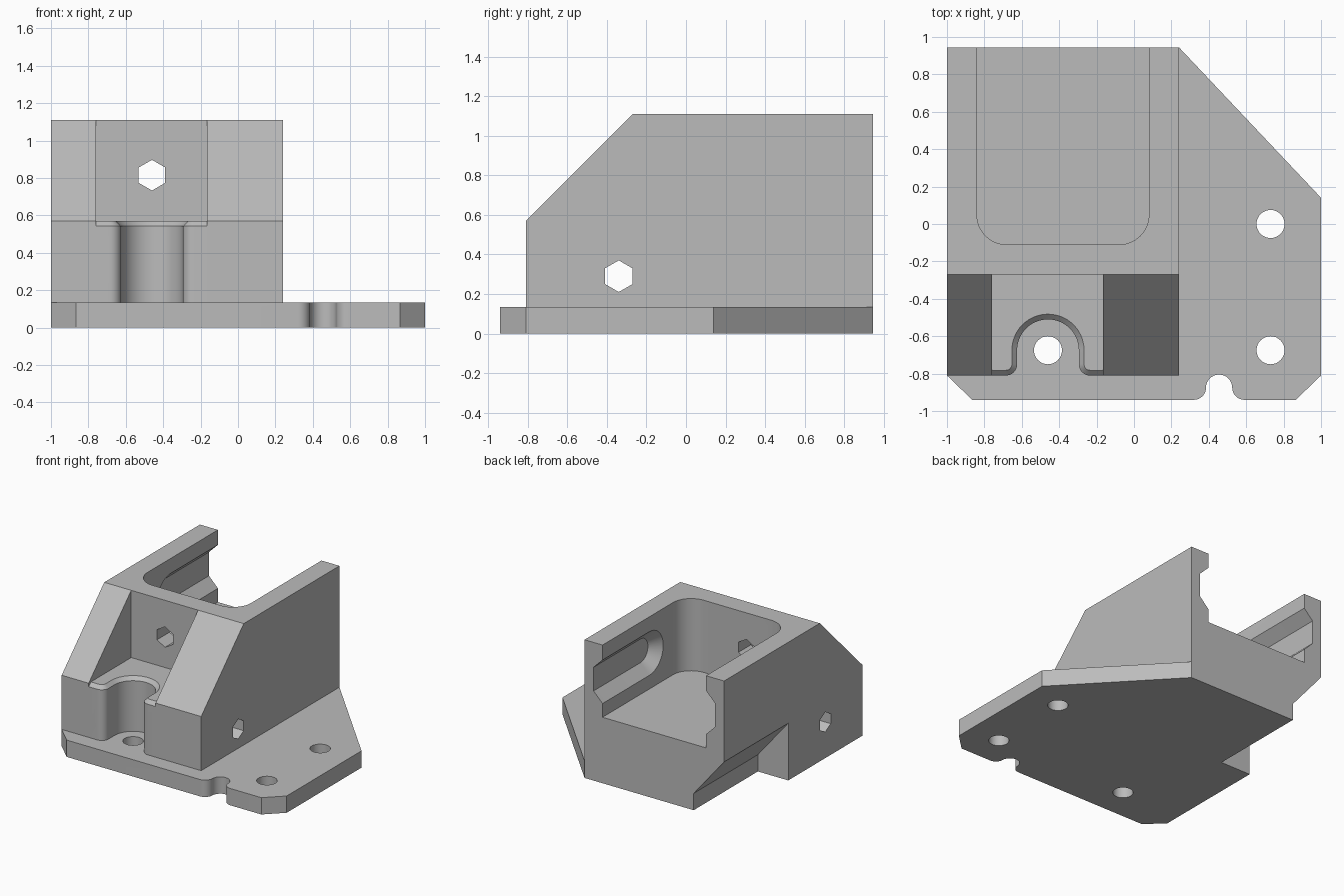
import bpy, bmesh
from math import sin, cos, pi, radians

cube = bpy.data.objects.get("Cube")
if cube:
    bpy.data.objects.remove(cube, do_unlink=True)

grey = bpy.data.materials.new("Plain grey")
grey.use_nodes = True
grey.diffuse_color = (0.5, 0.5, 0.5, 1)
grey.node_tree.nodes["Principled BSDF"].inputs["Base Color"].default_value = (0.5, 0.5, 0.5, 1)


def loft(name, loops):
    """Solid skinned through loops of equal length, capped at both ends."""
    bm = bmesh.new()
    rings = [[bm.verts.new(p) for p in loop] for loop in loops]
    bm.faces.new(rings[0])
    bm.faces.new(rings[-1])
    for a, b in zip(rings, rings[1:]):
        for i in range(len(a)):
            j = (i + 1) % len(a)
            bm.faces.new((a[i], a[j], b[j], b[i]))
    bmesh.ops.recalc_face_normals(bm, faces=bm.faces)
    mesh = bpy.data.meshes.new(name)
    bm.to_mesh(mesh)
    bm.free()
    mesh.materials.append(grey)
    ob = bpy.data.objects.new(name, mesh)
    bpy.context.collection.objects.link(ob)
    return ob


def place(pts, axis, t):
    """Put a 2D profile at distance t along an axis."""
    if axis == "x":
        return [(t, a, b) for a, b in pts]
    if axis == "y":
        return [(a, t, b) for a, b in pts]
    return [(a, b, t) for a, b in pts]


def prism(name, pts, axis, lo, hi):
    return loft(name, [place(pts, axis, lo), place(pts, axis, hi)])


def arc(cx, cy, r, start, end, n=16):
    angles = [radians(start + (end - start) * i / n) for i in range(n + 1)]
    return [(cx + r * cos(a), cy + r * sin(a)) for a in angles]


def circle(cx, cy, r, n, start=0):
    return arc(cx, cy, r, start, start + 360, n)[:-1]


def combine(target, tool, operation="DIFFERENCE"):
    """Apply a boolean and discard the helper."""
    tool.hide_render = True
    mod = target.modifiers.new("Boolean", "BOOLEAN")
    mod.operation = operation
    mod.solver = "EXACT"
    mod.object = tool
    bpy.context.view_layer.objects.active = target
    bpy.ops.object.modifier_apply(modifier=mod.name)
    bpy.data.objects.remove(tool, do_unlink=True)


PLATE = 0.135    # plate thickness
TOP = 1.11       # block height
FRONT = -0.81    # block front
BACK = 0.945
SHELF = 0.57     # front recess floor
MID = -0.46      # centre of front channel
HOLE_Y = -0.675

# Base plate with chamfered corners and rounded front notch
notch = (arc(0.455, -0.875, 0.07, 180, 0)
         + arc(0.455 + 0.135, -0.875, 0.065, 180, 270, 8))
notch = arc(0.455 - 0.135, -0.875, 0.065, 270, 360, 8) + notch
body = prism("mounting_bracket",
             [(-1, FRONT), (-0.865, -0.94)] + notch
             + [(0.865, -0.94), (1, FRONT), (1, 0.14), (0.24, BACK), (-1, BACK)],
             "z", 0, PLATE)

# Block with sloped front top edge
block = prism("block", [(FRONT, 0), (BACK, 0), (BACK, TOP), (-0.27, TOP), (FRONT, SHELF)],
              "x", -1, 0.24)
combine(body, block, "UNION")

# Front recess above the shelf
combine(body, prism("recess", [(-1.1, SHELF), (-0.27, SHELF), (-0.27, 1.3), (-1.1, 1.3)],
                    "x", -0.76, -0.165))


# Front screw channel with flared mouth, and its chamfered rim
def channel(d):
    r, f = 0.165, 0.06
    right = arc(MID + r + f, FRONT + f, f - d, 270, 180, 8)
    left = arc(MID - r - f, FRONT + f, f - d, 360, 270, 8)
    edge = FRONT + d
    return ([(-0.165, -1), (-0.165, edge)] + right
            + arc(MID, HOLE_Y, r + d, 0, 180, 28) + left
            + [(-0.76, edge), (-0.76, -1)])


combine(body, loft("channel", [place(channel(0), "z", PLATE),
                               place(channel(0), "z", SHELF - 0.028),
                               place(channel(0.028), "z", SHELF),
                               place(channel(0.028), "z", SHELF + 0.1)]))

# Rear pocket open at the top and back
pocket = ([(-0.84, 1.1)] + arc(-0.68, 0.05, 0.16, 180, 270)
          + arc(-0.08, 0.05, 0.16, 270, 360) + [(0.08, 1.1)])
combine(body, prism("pocket", pocket, "z", 0.53, 1.3))


# Bevelled slots in both pocket walls
def slot(r):
    return [(1.1, 0.815 - r)] + arc(0.35, 0.815, r, 270, 90, 20) + [(1.1, 0.815 + r)]


for wall, side in ((0.08, 1), (-0.84, -1)):
    combine(body, loft("slot", [place(slot(0.195), "x", wall - side * 0.02),
                                place(slot(0.095), "x", wall + side * 0.08)]))

# Slanted undercut along the lower rear edge
combine(body, prism("undercut", [(-0.73, -0.1), (-0.73, PLATE), (-1, 0.46),
                                 (-1.1, 0.58), (-1.1, -0.1)], "y", 0.13, 1.1))

# Round screw holes and hexagonal through holes
for x, y in ((MID, HOLE_Y), (0.73, HOLE_Y), (0.73, 0)):
    combine(body, prism("screw_hole", circle(x, y, 0.075, 32), "z", -0.1, 0.3))
combine(body, prism("front_hex_hole", circle(MID, 0.815, 0.082, 6, 30), "y", -0.4, 0))
combine(body, prism("side_hex_hole", circle(-0.34, 0.29, 0.08, 6, 30), "x", -1.1, 0.4))

bpy.ops.object.select_all(action="DESELECT")
body.select_set(True)
bpy.context.view_layer.objects.active = body
bpy.ops.object.shade_smooth_by_angle(angle=radians(30))
